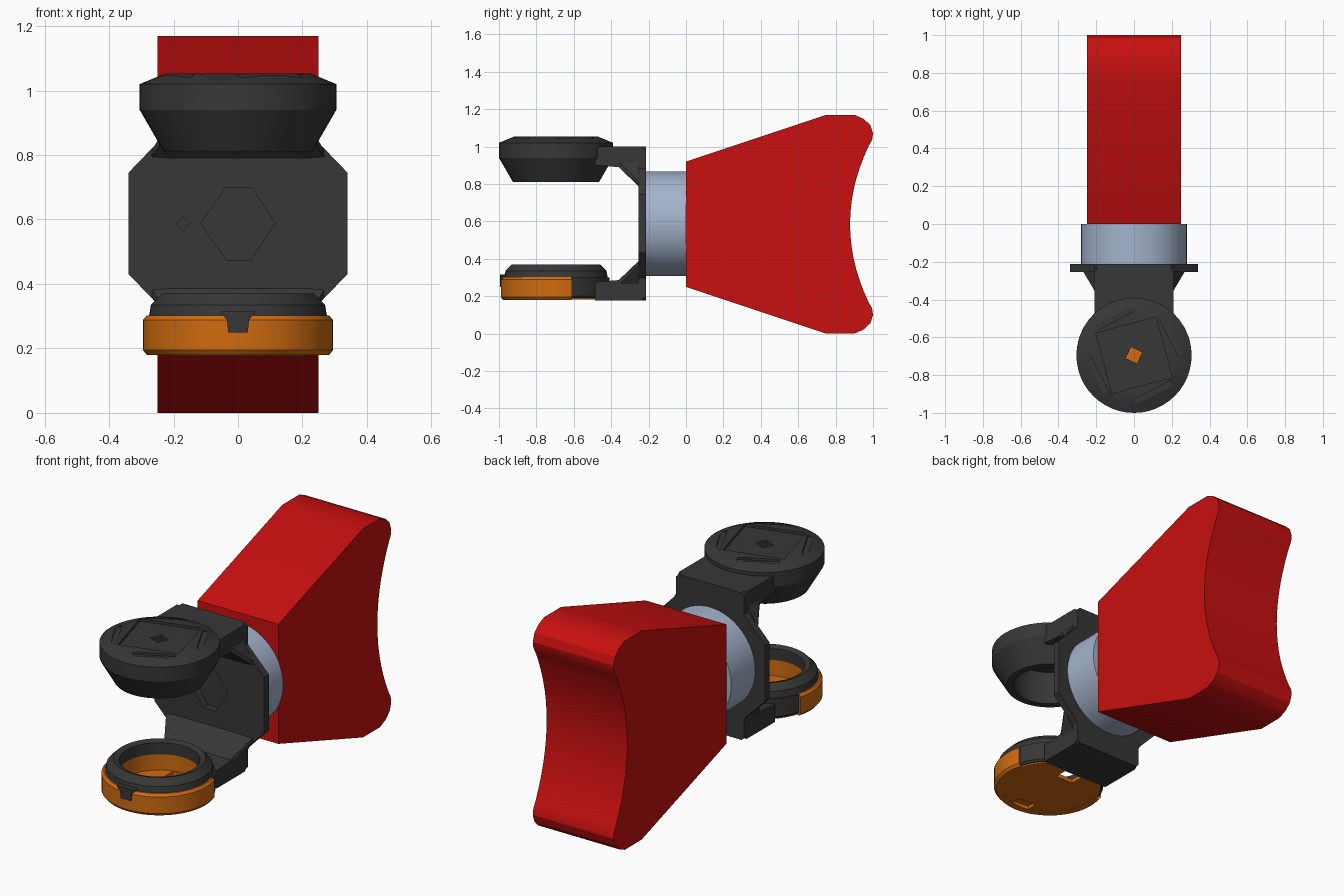
import bpy, bmesh, math
from mathutils import Matrix, Vector

if "Cube" in bpy.data.objects:
    bpy.data.objects.remove(bpy.data.objects["Cube"], do_unlink=True)

MID = 0.588           # height of the mirror plane of the bracket
RING_Y = -0.695       # centre of the cup and the ring


def material(name, rgb):
    m = bpy.data.materials.new(name)
    m.use_nodes = True
    m.diffuse_color = (*rgb, 1)
    b = m.node_tree.nodes["Principled BSDF"]
    b.inputs["Base Color"].default_value = (*rgb, 1)
    b.inputs["Roughness"].default_value = 0.6
    return m


RED = material("red", (0.58, 0.005, 0.005))
DARK = material("charcoal", (0.038, 0.038, 0.038))
STEEL = material("steel blue", (0.37, 0.45, 0.60))
ORANGE = material("orange", (0.63, 0.15, 0.005))


def finish(name, bm, mat, smooth=None):
    bmesh.ops.remove_doubles(bm, verts=bm.verts, dist=1e-5)
    bmesh.ops.recalc_face_normals(bm, faces=bm.faces)
    me = bpy.data.meshes.new(name)
    bm.to_mesh(me)
    bm.free()
    ob = bpy.data.objects.new(name, me)
    bpy.context.collection.objects.link(ob)
    if mat:
        me.materials.append(mat)
    if smooth:
        select(ob)
        bpy.ops.object.shade_smooth_by_angle(angle=math.radians(smooth))
    return ob


def select(ob):
    bpy.ops.object.select_all(action="DESELECT")
    ob.select_set(True)
    bpy.context.view_layer.objects.active = ob


def prism(name, pts, axis, lo, hi, mat, smooth=None):
    """Extrude a 2D outline along x (points y,z), y (points x,z) or z (points x,y)."""
    def put(p, d):
        return {"x": (d, *p), "y": (p[0], d, p[1]), "z": (*p, d)}[axis]
    bm = bmesh.new()
    face = bm.faces.new([bm.verts.new(put(p, lo)) for p in pts])
    ext = bmesh.ops.extrude_face_region(bm, geom=[face])["geom"]
    move = Vector(put((0, 0), hi - lo))
    bmesh.ops.translate(bm, vec=move, verts=[v for v in ext if isinstance(v, bmesh.types.BMVert)])
    return finish(name, bm, mat, smooth)


def lathe(name, profile, mat, a0=0, a1=math.tau, steps=48, smooth=25):
    """Revolve a closed (radius, z) outline about the ring axis."""
    bm = bmesh.new()
    full = abs(a1 - a0 - math.tau) < 1e-6
    rows = []
    for i in range(steps + (not full)):
        a = a0 + (a1 - a0) * i / steps
        rows.append([bm.verts.new((r * math.cos(a), RING_Y + r * math.sin(a), z))
                     for r, z in profile])
    n = len(profile)
    for i in range(steps):
        p, q = rows[i], rows[(i + 1) % len(rows)]
        for j in range(n):
            k = (j + 1) % n
            if profile[j][0] == 0 and profile[k][0] == 0:
                continue
            bm.faces.new((p[j], p[k], q[k], q[j]))
    if not full:
        bm.faces.new(rows[0])
        bm.faces.new(rows[-1])
    bmesh.ops.dissolve_degenerate(bm, edges=bm.edges, dist=1e-6)
    return finish(name, bm, mat, smooth)


def hull(name, pts, mat):
    bm = bmesh.new()
    for p in pts:
        bm.verts.new(p)
    bmesh.ops.convex_hull(bm, input=bm.verts)
    return finish(name, bm, mat)


def box_cutter(centre, size, angle=0):
    bm = bmesh.new()
    bmesh.ops.create_cube(bm, size=1, matrix=Matrix.Translation(centre)
                          @ Matrix.Rotation(angle, 4, "Z") @ Matrix.Diagonal((*size, 1)))
    return finish("cutter", bm, None)


def cut(ob, cutter):
    cutter.hide_render = True
    mod = ob.modifiers.new("cut", "BOOLEAN")
    mod.operation, mod.solver, mod.object = "DIFFERENCE", "EXACT", cutter
    select(ob)
    # keep the cut ahead of the smoothing modifier
    bpy.ops.object.modifier_move_to_index(modifier=mod.name, index=0)
    bpy.ops.object.modifier_apply(modifier=mod.name)
    bpy.data.objects.remove(cutter, do_unlink=True)


# Flared red block with a concave back
tip = [(0.0, 0.92), (0.75, 1.17), (0.90, 1.17), (0.95, 1.148), (0.985, 1.115), (1.0, 1.07), (0.995, 1.035)]
hollow = [(0.877 + 0.57 * d * d, 0.585 + d) for d in [0.42 - 0.06 * i for i in range(15)]]
outline = tip + hollow + [(y, 1.17 - z) for y, z in reversed(tip)]
prism("flared_block", outline, "x", -0.25, 0.25, RED, 25)

# Round neck between block and bracket
disc = [(0.28 * math.cos(math.tau * i / 64), MID + 0.28 * math.sin(math.tau * i / 64)) for i in range(64)]
prism("neck", disc, "y", -0.215, 0.0, STEEL, 25)

# Bracket plate with a hexagonal and a diamond opening
quarter = [(0.34, 0.745), (0.21, 0.88), (0.21, 0.985), (0.195, 1.0)]
right = quarter + [(-x, z) for x, z in reversed(quarter)]
plate = prism("bracket_plate", right + [(-x, 2 * MID - z) for x, z in right],
              "y", -0.255, -0.213, DARK)
hexagon = [(-0.115, 0.588), (-0.038, 0.70), (0.042, 0.70), (0.115, 0.588), (0.04, 0.475), (-0.036, 0.475)]
diamond = [(-0.192, 0.588), (-0.17, 0.608), (-0.148, 0.588), (-0.17, 0.568)]
for shape in (hexagon, diamond):
    cut(plate, prism("cutter", shape, "y", -0.3, -0.216, None))

# Arms and gussets, mirrored above and below
for label, flip in (("upper", False), ("lower", True)):
    def z_of(z):
        return 2 * MID - z if flip else z
    arm = [(-0.487, 1.0), (-0.24, 1.0), (-0.215, 0.97), (-0.215, 0.80), (-0.255, 0.79),
           (-0.36, 0.89), (-0.487, 0.90)]
    prism(label + "_arm", [(y, z_of(z)) for y, z in arm], "x", -0.21, 0.21, DARK)
    for side, s in (("left", 1), ("right", -1)):
        g = [(0.205, -0.36, 0.89), (0.205, -0.36, 0.92), (0.27, -0.25, 0.81),
             (0.205, -0.25, 0.92), (0.205, -0.25, 0.785), (0.27, -0.25, 0.79)]
        hull(f"{label}_{side}_gusset", [(s * x, y, z_of(z)) for x, y, z in g], DARK)

# Upper cup, open underneath
cup = lathe("upper_cup", [(0, 1.053), (0.225, 1.053), (0.305, 1.02), (0.305, 0.94), (0.23, 0.81),
                          (0.19, 0.81), (0.205, 0.92), (0.19, 1.0), (0, 1.0)], DARK)
turn = math.radians(15)
cut(cup, box_cutter((0, RING_Y, 1.06), (0.33, 0.33, 0.044), turn))
cut(cup, box_cutter((0, RING_Y, 1.0), (0.066, 0.066, 0.2), math.radians(-25)))
for i in range(4):
    a = turn + math.radians(12) + i * math.pi / 2
    cut(cup, box_cutter((0.222 * math.cos(a), RING_Y + 0.222 * math.sin(a), 1.06),
                        (0.03, 0.22, 0.04), a))

# Lower dark ring and its front clip
lathe("lower_ring", [(0.205, 0.295), (0.277, 0.295), (0.27, 0.335), (0.235, 0.37), (0.205, 0.36)], DARK)
clip = [(-0.03, 0.25), (0.03, 0.25), (0.035, 0.29), (0.055, 0.315), (-0.055, 0.315), (-0.035, 0.29)]
prism("front_clip", clip, "y", -0.995, -0.95, DARK)

# Orange tray inside the ring, with openings in the floor
tray = lathe("tray", [(0, 0.182), (0.27, 0.182), (0.27, 0.20), (0.25, 0.20), (0.25, 0.297),
                      (0.208, 0.297), (0.208, 0.205), (0, 0.205)], ORANGE)
cut(tray, box_cutter((0, -0.538, 0.19), (0.11, 0.075, 0.06)))
cut(tray, box_cutter((0, -0.92, 0.17), (0.11, 0.08, 0.06)))

# Outer band: orange around the front, dark around the back
start = math.asin(0.085 / 0.295)
lathe("front_band", [(0.245, 0.18), (0.283, 0.18), (0.295, 0.195), (0.295, 0.288), (0.283, 0.302),
                     (0.245, 0.302)], ORANGE, math.pi - start, math.tau + start, 36)
lathe("rear_band", [(0.245, 0.19), (0.275, 0.19), (0.285, 0.20), (0.285, 0.30), (0.245, 0.30)],
      DARK, start, math.pi - start, 20)
